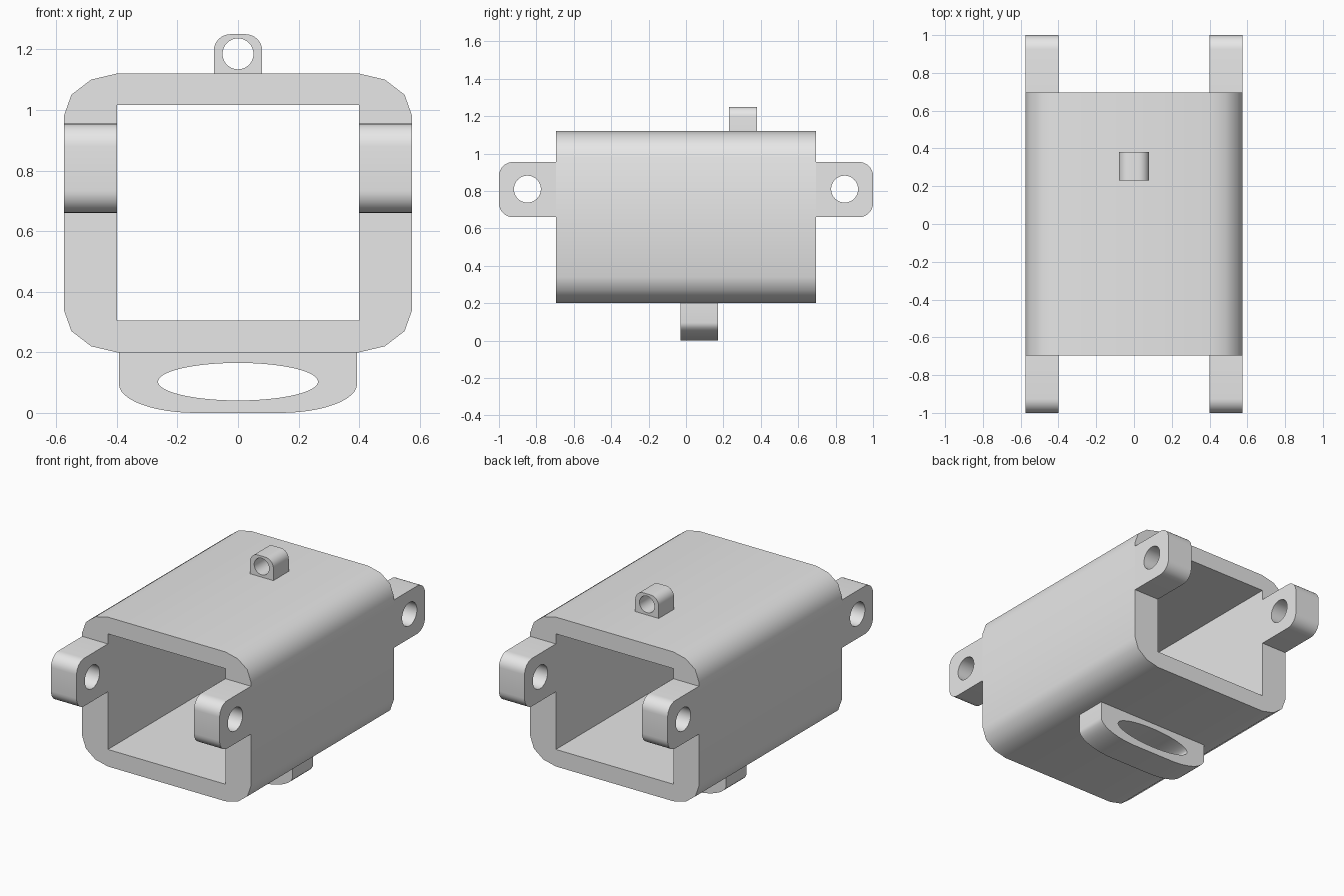
import bpy
import bmesh
from math import sin, cos, pi
from mathutils import Vector

cube = bpy.data.objects.get("Cube")
if cube:
    bpy.data.objects.remove(cube, do_unlink=True)

grey = bpy.data.materials.new("plain grey")
grey.use_nodes = True
grey.diffuse_color = (0.8, 0.8, 0.8, 1)
grey.node_tree.nodes["Principled BSDF"].inputs["Base Color"].default_value = (0.8, 0.8, 0.8, 1)


def arc(cu, cv, ru, rv, start, end, steps):
    """Points along part of an ellipse, angles in half turns."""
    angles = [pi * (start + (end - start) * i / steps) for i in range(steps + 1)]
    return [(cu + ru * cos(a), cv + rv * sin(a)) for a in angles]


def ellipse(cu, cv, ru, rv, steps=40):
    return arc(cu, cv, ru, rv, 0, 2, steps)[:-1]


def prism(name, outer, hole, axis, low, high):
    """Extrude a profile with a hole along y (profile x, z) or x (profile y, z)."""
    def place(u, v):
        return (u, low, v) if axis == "y" else (low, u, v)

    bm = bmesh.new()
    edges = []
    for loop in (outer, hole):
        verts = [bm.verts.new(place(u, v)) for u, v in loop]
        edges += [bm.edges.new((verts[i - 1], verts[i])) for i in range(len(verts))]
    bmesh.ops.triangle_fill(bm, edges=edges, use_beauty=True)
    result = bmesh.ops.extrude_face_region(bm, geom=bm.faces[:], use_keep_orig=True)
    moved = [g for g in result["geom"] if isinstance(g, bmesh.types.BMVert)]
    depth = high - low
    shift = Vector((0, depth, 0)) if axis == "y" else Vector((depth, 0, 0))
    bmesh.ops.translate(bm, verts=moved, vec=shift)
    bmesh.ops.recalc_face_normals(bm, faces=bm.faces[:])
    mesh = bpy.data.meshes.new(name)
    bm.to_mesh(mesh)
    bm.free()
    mesh.materials.append(grey)
    obj = bpy.data.objects.new(name, mesh)
    bpy.context.collection.objects.link(obj)
    bpy.ops.object.select_all(action="DESELECT")
    obj.select_set(True)
    bpy.context.view_layer.objects.active = obj
    bpy.ops.object.shade_smooth_by_angle(angle=pi * 0.23)
    return obj


# Hollow square sleeve with chamfered corners, mirrored from one corner
mid = 0.66
corner = [(0.575, 0.32), (0.55, 0.39), (0.485, 0.44), (0.4, 0.46)]
right = [(x, mid - z) for x, z in reversed(corner)] + [(x, mid + z) for x, z in corner]
shell = right + [(-x, z) for x, z in reversed(right)]
opening = [(-0.4, 0.305), (0.4, 0.305), (0.4, 1.017), (-0.4, 1.017)]
prism("sleeve", shell, opening, "y", -0.695, 0.695)

# Four hinge lugs, two at each end
for end, side_y in (("front", -1), ("back", 1)):
    r = 0.075
    lug = [(0.695, 0.66)]
    lug += arc(1 - r, 0.66 + r, r, r, -0.5, 0, 8)
    lug += arc(1 - r, 0.955 - r, r, r, 0, 0.5, 8)
    lug += [(0.695, 0.955)]
    lug = [(side_y * y, z) for y, z in lug]
    hole = ellipse(side_y * 0.848, 0.81, 0.072, 0.072)
    for side, low in (("left", 0.4), ("right", -0.575)):
        prism(f"{end}_{side}_lug", lug, hole, "x", low, low + 0.175)

# Small eyelet on the top
r = 0.055
eyelet = [(-0.08, 1.12), (0.08, 1.12)]
eyelet += arc(0.08 - r, 1.25 - r, r, r, 0, 0.5, 8)
eyelet += arc(r - 0.08, 1.25 - r, r, r, 0.5, 1, 8)
prism("top_eyelet", eyelet, ellipse(0, 1.185, 0.051, 0.051), "y", 0.23, 0.38)

# Wide loop under the sleeve
loop = [(0.393, 0.2), (-0.393, 0.2)]
loop += arc(-0.14, 0.095, 0.253, 0.095, 1, 1.5, 12)
loop += arc(0.14, 0.095, 0.253, 0.095, 1.5, 2, 12)
prism("bottom_loop", loop, ellipse(0, 0.103, 0.264, 0.062, 64), "y", -0.03, 0.17)
